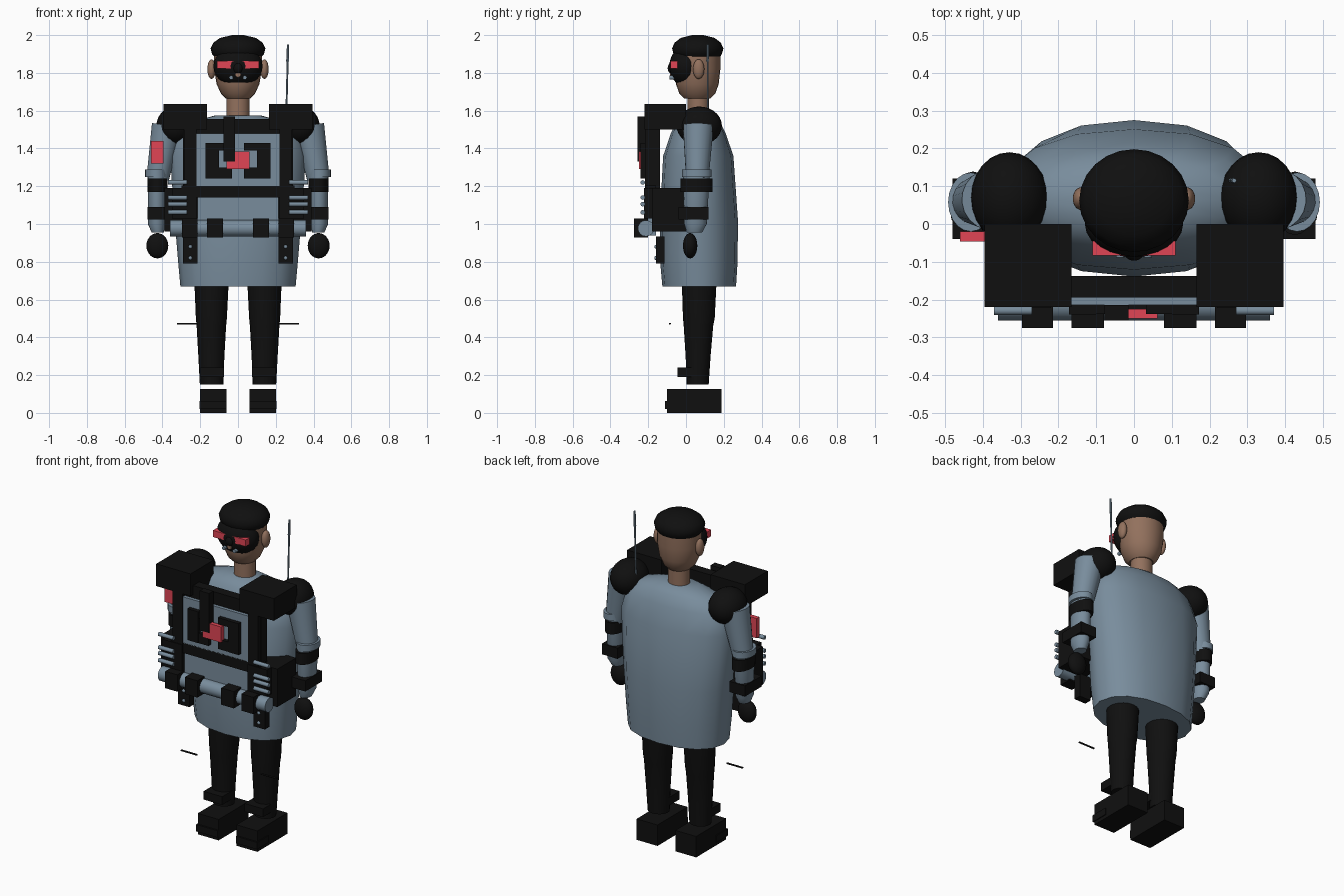
import bpy, bmesh, math
from mathutils import Vector


def material(name, color):
    m = bpy.data.materials.new(name)
    m.diffuse_color = (*color, 1)
    return m


BLACK = material("black", (0.005, 0.005, 0.005))
BLUE = material("slate_blue", (0.19, 0.265, 0.335))
RED = material("signal_red", (0.75, 0.06, 0.09))
SKIN = material("skin", (0.29, 0.165, 0.11))


def finish(name, bm, mat, smooth=True):
    bmesh.ops.recalc_face_normals(bm, faces=bm.faces)
    me = bpy.data.meshes.new(name)
    bm.to_mesh(me)
    bm.free()
    ob = bpy.data.objects.new(name, me)
    bpy.context.collection.objects.link(ob)
    me.materials.append(mat)
    if smooth:
        bpy.ops.object.select_all(action='DESELECT')
        bpy.context.view_layer.objects.active = ob
        ob.select_set(True)
        bpy.ops.object.shade_smooth_by_angle(angle=math.radians(40))
    return ob


def box(name, mat, x, y, z):
    """Box from (min, max) pairs on each axis."""
    bm = bmesh.new()
    bmesh.ops.create_cube(bm, size=1)
    for v in bm.verts:
        v.co = [(r[0] + r[1]) / 2 + c * (r[1] - r[0]) for c, r in zip(v.co, (x, y, z))]
    return finish(name, bm, mat, False)


def ball(name, mat, centre, radii):
    bm = bmesh.new()
    bmesh.ops.create_uvsphere(bm, u_segments=24, v_segments=14, radius=1)
    for v in bm.verts:
        v.co = [c + r * k for c, r, k in zip(centre, radii, v.co)]
    return finish(name, bm, mat)


def loft(name, mat, rings, n=20, power=2.0):
    """Stack of horizontal rounded rings: (cx, cy, z, rx, ry)."""
    bm = bmesh.new()
    loops = []
    for cx, cy, z, rx, ry in rings:
        loop = []
        for i in range(n):
            c, s = math.cos(math.tau * i / n), math.sin(math.tau * i / n)
            loop.append(bm.verts.new((cx + rx * math.copysign(abs(c) ** (2 / power), c),
                                      cy + ry * math.copysign(abs(s) ** (2 / power), s), z)))
        loops.append(loop)
    for a, b in zip(loops, loops[1:]):
        for i in range(n):
            j = (i + 1) % n
            bm.faces.new((a[i], a[j], b[j], b[i]))
    bm.faces.new(loops[0])
    bm.faces.new(loops[-1])
    return finish(name, bm, mat)


def rod(name, mat, a, b, r1, r2=None, n=12):
    a, b = Vector(a), Vector(b)
    bm = bmesh.new()
    bmesh.ops.create_cone(bm, cap_ends=True, segments=n, radius1=r1,
                          radius2=r1 if r2 is None else r2, depth=(b - a).length)
    rot = (b - a).to_track_quat('Z', 'Y')
    for v in bm.verts:
        v.co = rot @ v.co + (a + b) / 2
    return finish(name, bm, mat)


def sx(s, a, b):
    return tuple(sorted((s * a, s * b)))


# Coat body
loft("coat", BLUE, [(0, 0.07, 0.67, 0.305, 0.195), (0, 0.068, 0.8, 0.317, 0.205),
                    (0, 0.068, 1.02, 0.335, 0.207), (0, 0.065, 1.36, 0.36, 0.186),
                    (0, 0.065, 1.48, 0.33, 0.145), (0, 0.065, 1.54, 0.25, 0.115),
                    (0, 0.065, 1.575, 0.12, 0.07)], n=16, power=2.2)

# Head, neck, mask and cap
loft("neck", SKIN, [(0, 0.065, 1.54, 0.062, 0.058), (0, 0.065, 1.72, 0.062, 0.058)])
loft("head", SKIN, [(0, 0.06, 1.665, 0.065, 0.07), (0, 0.06, 1.69, 0.09, 0.095),
                    (0, 0.06, 1.74, 0.113, 0.113), (0, 0.06, 1.82, 0.127, 0.122),
                    (0, 0.06, 1.93, 0.125, 0.122)], n=24)
ball("face_mask", BLACK, (0, 0.0, 1.835), (0.13, 0.088, 0.108))
loft("cap", BLACK, [(0, 0.062, 1.88, 0.118, 0.115), (0, 0.062, 1.90, 0.138, 0.128),
                    (0, 0.062, 1.93, 0.145, 0.136), (0, 0.062, 1.96, 0.13, 0.122),
                    (0, 0.062, 1.985, 0.095, 0.09), (0, 0.062, 2.0, 0.03, 0.03)], n=24)
box("visor", RED, (-0.11, 0.11), (-0.083, -0.045), (1.822, 1.862))
ball("mask_nose", BLACK, (0, -0.075, 1.825), (0.026, 0.022, 0.03))
rod("mask_filter", SKIN, (0, -0.085, 1.79), (0, -0.06, 1.79), 0.014)

# Chest rig
box("chest_plate", BLACK, (-0.29, 0.29), (-0.195, -0.137), (1.03, 1.5))
box("top_strap", BLACK, (-0.17, 0.17), (-0.195, -0.137), (1.49, 1.555))
box("chest_panel", BLUE, (-0.22, 0.22), (-0.215, -0.19), (1.2, 1.48))
box("lower_panel", BLUE, (-0.215, 0.215), (-0.205, -0.16), (0.94, 1.14))
box("waist_strap", BLACK, (-0.3, 0.3), (-0.215, -0.16), (1.14, 1.205))
box("radio_strap", BLACK, (-0.078, -0.015), (-0.256, -0.215), (1.33, 1.57))
box("red_badge", RED, (-0.062, 0.062), (-0.25, -0.225), (1.29, 1.385))
box("badge_mount", BLACK, (-0.035, 0.035), (-0.227, -0.21), (1.31, 1.37))
rod("belt_roll", BLUE, (-0.36, -0.212, 0.977), (0.36, -0.212, 0.977), 0.043, n=16)

# Arm patch and antenna, each on one side
box("arm_patch", RED, (-0.46, -0.395), (-0.046, -0.02), (1.32, 1.44))
rod("antenna", BLUE, (0.255, 0.115, 1.55), (0.263, 0.115, 1.87), 0.005, 0.005, 8)
rod("antenna_tip", BLUE, (0.263, 0.115, 1.86), (0.265, 0.115, 1.95), 0.008, 0.006, 8)

for s, side in ((-1, "left"), (1, "right")):
    # Face details
    ball(f"{side}_ear", SKIN, (s * 0.14, 0.067, 1.82), (0.022, 0.03, 0.052))
    rod(f"{side}_mask_valve", BLUE, (s * 0.036, -0.088, 1.775), (s * 0.036, -0.05, 1.775), 0.011)

    # Shoulders
    ball(f"{side}_shoulder_pad", BLACK, (s * 0.33, 0.07, 1.52), (0.102, 0.12, 0.102))
    box(f"{side}_shoulder_pouch", BLACK, sx(s, 0.165, 0.395), (-0.22, 0.0), (1.5, 1.635))

    # Arms
    rod(f"{side}_upper_arm", BLUE, (s * 0.425, 0.06, 1.24), (s * 0.375, 0.065, 1.52), 0.06, 0.082, 20)
    loft(f"{side}_sleeve_cuff", BLUE, [(s * 0.432, 0.058, 1.25, 0.06, 0.078),
                                     (s * 0.432, 0.058, 1.288, 0.06, 0.078)])
    loft(f"{side}_elbow_band", BLACK, [(s * 0.426, 0.055, 1.17, 0.052, 0.084),
                                     (s * 0.426, 0.055, 1.24, 0.054, 0.084)])
    loft(f"{side}_forearm", BLUE, [(s * 0.425, 0.045, 0.955, 0.032, 0.04),
                                 (s * 0.43, 0.05, 1.0, 0.047, 0.06),
                                 (s * 0.428, 0.055, 1.26, 0.05, 0.07)])
    box(f"{side}_wrist_band", BLACK, sx(s, 0.375, 0.48), (-0.04, 0.12), (1.025, 1.09))
    ball(f"{side}_glove", BLACK, (s * 0.427, 0.022, 0.885), (0.058, 0.038, 0.067))

    # Rig straps and pouches
    box(f"{side}_rig_strap", BLACK, sx(s, 0.22, 0.287), (-0.217, -0.19), (1.03, 1.51))
    box(f"{side}_side_pouch", BLACK, sx(s, 0.215, 0.39), (-0.18, 0.0), (0.96, 1.19))
    box(f"{side}_chest_pocket", BLACK, sx(s, 0.1, 0.172), (-0.24, -0.21), (1.24, 1.43))
    box(f"{side}_chest_pocket_base", BLACK, sx(s, 0.032, 0.1), (-0.238, -0.21), (1.24, 1.3))
    box(f"{side}_chest_pocket_lip", BLACK, sx(s, 0.032, 0.1), (-0.238, -0.21), (1.39, 1.43))
    box(f"{side}_pouch_front", BLACK, sx(s, 0.22, 0.35), (-0.222, -0.17), (1.03, 1.19))
    for z in (1.22, 1.14, 1.105, 1.062):
        rod(f"{side}_cartridge", BLUE, (s * 0.27, -0.229, z), (s * 0.37, -0.229, z), 0.012)
    for a, b in ((0.08, 0.165), (0.215, 0.296)):
        box(f"{side}_belt_pouch", BLACK, sx(s, a, b), (-0.275, -0.2), (0.928, 1.03))
    box(f"{side}_hanging_strap", BLACK, sx(s, 0.215, 0.292), (-0.16, -0.115), (0.79, 0.935))
    for z in (0.82, 0.88):
        ball(f"{side}_strap_stud", BLUE, (s * 0.252, -0.16, z), (0.01, 0.008, 0.01))

    # Legs
    loft(f"{side}_leg", BLACK, [(s * 0.14, 0.062, 0.15, 0.062, 0.058),
                              (s * 0.141, 0.064, 0.3, 0.069, 0.066),
                              (s * 0.141, 0.066, 0.46, 0.078, 0.078),
                              (s * 0.141, 0.068, 0.5, 0.082, 0.084),
                              (s * 0.14, 0.07, 0.72, 0.092, 0.093)])
    box(f"{side}_ankle_strap", BLACK, sx(s, 0.075, 0.2), (-0.045, 0.06), (0.19, 0.24))
    rod(f"{side}_loose_lace", BLACK, (s * 0.215, -0.085, 0.472), (s * 0.322, -0.085, 0.472), 0.005)

    # Boots
    box(f"{side}_boot", BLACK, sx(s, 0.06, 0.2), (-0.1, 0.188), (0.0, 0.127))
    box(f"{side}_boot_toe", BLACK, sx(s, 0.062, 0.205), (-0.11, 0.0), (0.02, 0.062))
